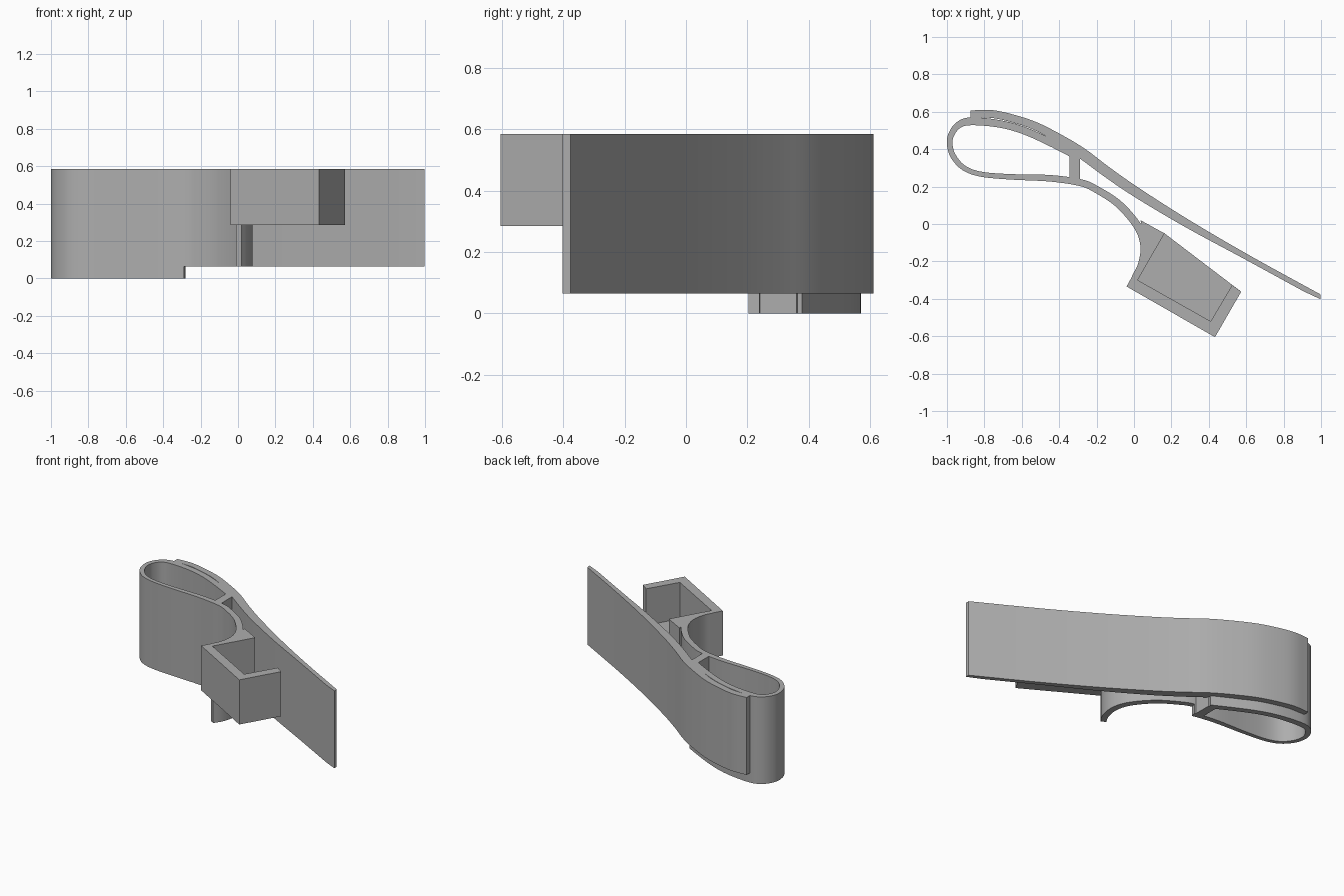
import bpy, bmesh, math
from mathutils import Vector

cube = bpy.data.objects.get("Cube")
if cube:
    bpy.data.objects.remove(cube, do_unlink=True)

# One plain grey plastic
grey = bpy.data.materials.new("grey_plastic")
grey.use_nodes = True
colour = (0.42, 0.42, 0.42, 1)
grey.diffuse_color = colour
grey.node_tree.nodes["Principled BSDF"].inputs["Base Color"].default_value = colour

TOP = 0.585      # shared top height
STEP = 0.065     # underside of lever and hook
TRAY = 0.285     # underside of tray


def prism(name, outline, bottom, top):
    """Extrude a closed plan outline between two heights."""
    bm = bmesh.new()
    face = bm.faces.new([bm.verts.new((p[0], p[1], bottom)) for p in outline])
    result = bmesh.ops.extrude_face_region(bm, geom=[face])
    verts = [g for g in result["geom"] if isinstance(g, bmesh.types.BMVert)]
    bmesh.ops.translate(bm, verts=verts, vec=(0, 0, top - bottom))
    bmesh.ops.recalc_face_normals(bm, faces=bm.faces)
    mesh = bpy.data.meshes.new(name)
    bm.to_mesh(mesh)
    bm.free()
    mesh.materials.append(grey)
    obj = bpy.data.objects.new(name, mesh)
    bpy.context.collection.objects.link(obj)
    bpy.ops.object.select_all(action="DESELECT")
    obj.select_set(True)
    bpy.context.view_layer.objects.active = obj
    bpy.ops.object.shade_smooth_by_angle(angle=math.radians(30))
    return obj


def smooth_path(points, steps=5):
    """Catmull-Rom curve through (x, y, width) points."""
    pts = [Vector(p) for p in points]
    pts = [2 * pts[0] - pts[1]] + pts + [2 * pts[-1] - pts[-2]]
    path = []
    for a, b, c, d in zip(pts, pts[1:], pts[2:], pts[3:]):
        for i in range(steps):
            t = i / steps
            path.append(b + (c - a) * t / 2
                        + (a - 2.5 * b + 2 * c - d / 2) * t ** 2
                        + (1.5 * (b - c) + (d - a) / 2) * t ** 3)
    return path + [pts[-2]]


def offset_edge(path):
    """Second edge of a ribbon; positive width lies right of travel."""
    edge = []
    for i, p in enumerate(path):
        t = path[min(i + 1, len(path) - 1)] - path[max(i - 1, 0)]
        side = Vector((t.y, -t.x)).normalized() * p.z
        edge.append(p.xy + side)
    return edge


# Long lever, tapering towards its free end
lever = smooth_path([
    (-.875, .607, .04), (-.77, .61, .042), (-.667, .591, .042),
    (-.53, .548, .043), (-.4, .484, .048), (-.265, .404, .058),
    (-.13, .302, .056), (.03, .19, .053), (.297, .02, .043),
    (.618, -.168, .03), (.998, -.377, .029)])
inner = offset_edge(lever)
inner[0].x, inner[-1].x = lever[0].x, lever[-1].x
prism("lever", lever + inner[::-1], STEP, TOP)

# Spring loop running on into the hook
loop_points = [
    (-.29, .378, -.04), (-.45, .46, -.04), (-.586, .52, -.04),
    (-.72, .556, -.04), (-.875, .57, -.042), (-.95, .543, -.036),
    (-.992, .484, -.032), (-1, .425, -.03), (-.98, .356, -.03),
    (-.92, .29, -.028), (-.826, .254, -.027), (-.666, .238, -.029),
    (-.45, .227, -.035), (-.29, .203, -.037)]
hook_points = [
    (-.21, .168, -.038), (-.104, .099, -.04), (-.024, .013, -.042),
    (.02, -.06, -.043), (.035, -.136, -.042), (.02, -.217, -.04),
    (-.01, -.275, -.034)]
steps = 5
band = smooth_path(loop_points + hook_points, steps)
edge = offset_edge(band)
split = (len(loop_points) - 1) * steps
prism("spring_loop", band[:split + 1] + edge[:split + 1][::-1], 0, TOP)
prism("hook", band[split:] + edge[split:][::-1], STEP, TOP)

# Post bridging the loop to the lever
prism("post", [(-.345, .39), (-.345, .245), (-.29, .22), (-.29, .36)], 0, TOP)

# Tray, open at the top and towards the lever
hook_side = [(.163, -.05), (.035, .02), (.052, -.1), (.045, -.19), (0, -.262)]
front_edge = [(-.04, -.334), (.433, -.605), (.573, -.362)]
pocket = [(.525, -.326), (.41, -.52), (.02, -.3)]
prism("tray_walls", front_edge + pocket + hook_side, TRAY, TOP)
prism("tray_floor", front_edge + hook_side, TRAY, TRAY + 0.055)
